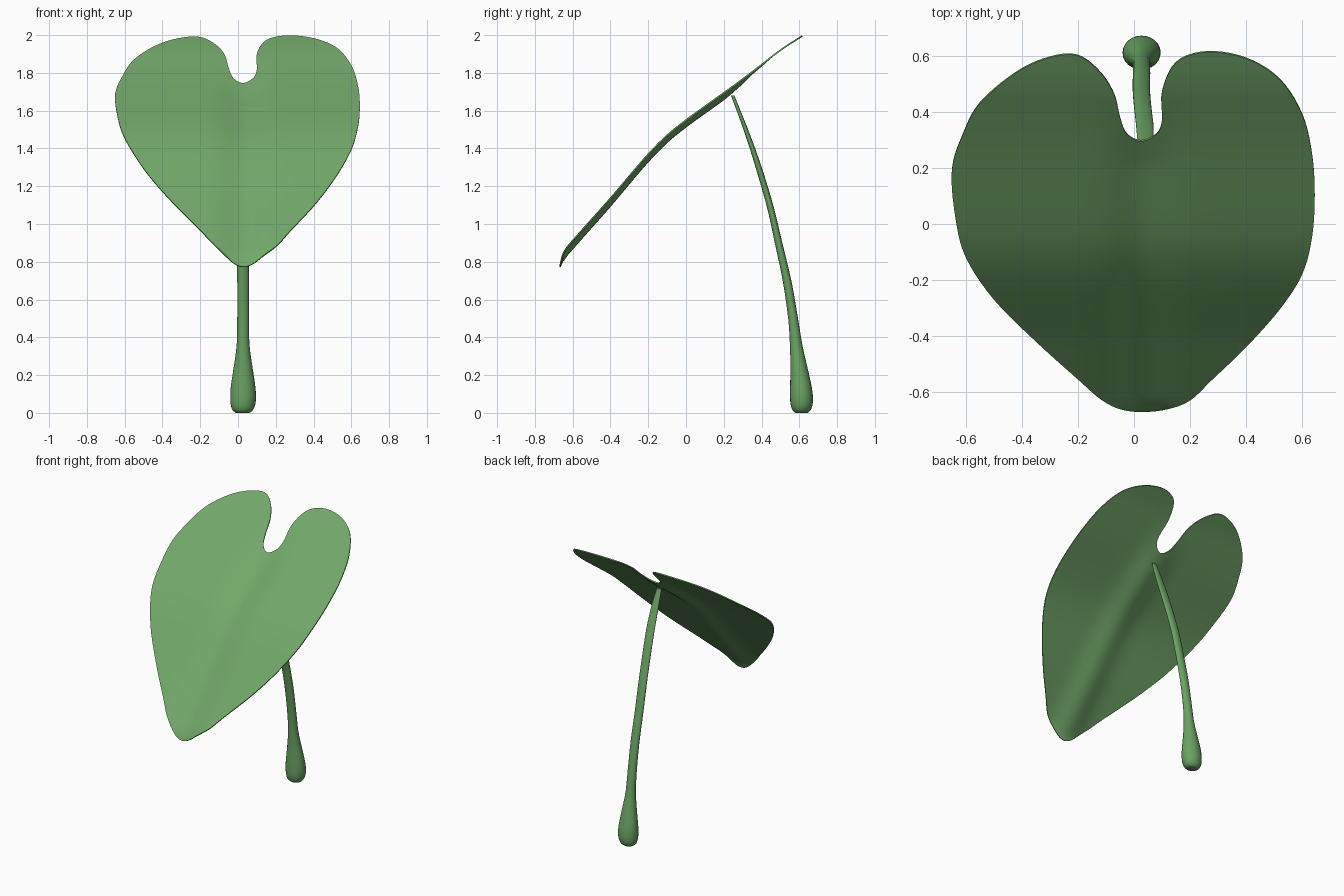
import bpy, bmesh, math
from mathutils import Vector
from mathutils.geometry import delaunay_2d_cdt

if "Cube" in bpy.data.objects:
    bpy.data.objects.remove(bpy.data.objects["Cube"])


def material(name, rgb):
    m = bpy.data.materials.new(name)
    m.diffuse_color = (*rgb, 1)
    m.use_nodes = True
    m.node_tree.nodes["Principled BSDF"].inputs["Base Color"].default_value = m.diffuse_color
    return m


def spline(pts, steps, closed=False):
    """Catmull-Rom samples through points of any dimension."""
    n, out = len(pts), []
    pick = (lambda i: pts[i % n]) if closed else (lambda i: pts[max(0, min(n - 1, i))])
    for i in range(n if closed else n - 1):
        a, b, c, d = (pick(i + k) for k in (-1, 0, 1, 2))
        for s in range(steps):
            t = s / steps
            out.append(tuple(0.5 * (2 * q + (r - p) * t + (2 * p - 5 * q + 4 * r - w) * t * t
                                    + (3 * q - p - 3 * r + w) * t ** 3)
                             for p, q, r, w in zip(a, b, c, d)))
    if not closed:
        out.append(tuple(pts[-1]))
    return out


def add_object(name, bm, mats):
    mesh = bpy.data.meshes.new(name)
    bm.to_mesh(mesh)
    bm.free()
    for m in mats:
        mesh.materials.append(m)
    ob = bpy.data.objects.new(name, mesh)
    bpy.context.collection.objects.link(ob)
    bpy.ops.object.select_all(action='DESELECT')
    ob.select_set(True)
    bpy.context.view_layer.objects.active = ob
    return ob


leaf_green = material("leaf green", (0.168, 0.385, 0.143))
stem_green = material("stem green", (0.145, 0.365, 0.125))
cut_grey = material("cut end grey", (0.2, 0.19, 0.2))

# Leaf blade: heart outline seen from the top
outline = spline([
    (0.025, 0.295), (0.08, 0.32), (0.10, 0.37), (0.10, 0.47), (0.15, 0.575), (0.26, 0.613),
    (0.40, 0.59), (0.52, 0.515), (0.60, 0.39), (0.635, 0.25), (0.645, 0.10), (0.635, -0.05),
    (0.60, -0.18), (0.52, -0.305), (0.40, -0.44), (0.28, -0.555), (0.20, -0.63), (0.12, -0.661),
    (0.03, -0.671), (-0.05, -0.661), (-0.12, -0.625), (-0.20, -0.555), (-0.35, -0.42),
    (-0.50, -0.27), (-0.60, -0.12), (-0.637, 0.02), (-0.65, 0.19), (-0.61, 0.32),
    (-0.55, 0.43), (-0.42, 0.54), (-0.30, 0.594), (-0.20, 0.60), (-0.12, 0.54),
    (-0.07, 0.46), (-0.05, 0.38), (-0.025, 0.32)], 5, True)

# Side profile of the blade: y to z
profile = spline([(-0.69, 0.775), (-0.672, 0.815), (-0.65, 0.86), (-0.60, 0.918), (-0.50, 1.03),
                  (-0.40, 1.142), (-0.30, 1.26), (-0.20, 1.375), (-0.10, 1.475), (0, 1.555),
                  (0.12, 1.642), (0.25, 1.735), (0.37, 1.825), (0.50, 1.925), (0.62, 2.003)], 8)


def blade_z(x, y):
    z = profile[-1][1]
    for (y0, z0), (y1, z1) in zip(profile, profile[1:]):
        if y <= y1:
            z = z0 + (z1 - z0) * (y - y0) / (y1 - y0)
            break
    # groove along the midrib, fading out beyond the notch
    depth = 0.035 + 0.012 * max(0, -y)
    if y > 0.2:
        depth *= max(0, 1 - (y - 0.2) / 0.25)
    return z - depth * math.exp(-((x - 0.03) / 0.10) ** 2)


n = len(outline)
points = [Vector(p) for p in outline]
step = 0.03
points += [Vector((i * step + 0.03, j * step)) for i in range(-23, 22) for j in range(-22, 21)]
verts, _, faces, *_ = delaunay_2d_cdt(points, [(i, (i + 1) % n) for i in range(n)], [], 1, 1e-5)
bm = bmesh.new()
vs = [bm.verts.new((v.x, v.y, blade_z(v.x, v.y))) for v in verts]
for f in faces:
    bm.faces.new([vs[i] for i in f])
bmesh.ops.delete(bm, geom=[v for v in bm.verts if not v.link_faces], context='VERTS')
bm.normal_update()
for f in bm.faces:
    if f.normal.z < 0:
        f.normal_flip()
leaf = add_object("leaf_blade", bm, [leaf_green])
sol = leaf.modifiers.new("thickness", 'SOLIDIFY')
sol.thickness = 0.008
sol.offset = -1
bpy.ops.object.modifier_apply(modifier=sol.name)
bpy.ops.object.shade_smooth_by_angle(angle=math.radians(40))

# Stem: rings of (x, y, z, radius x, radius y), swollen foot and flattened top
rings = spline([
    (0.025, 0.612, 0.0, 0.036, 0.032), (0.025, 0.612, 0.018, 0.056, 0.050),
    (0.027, 0.612, 0.06, 0.067, 0.060), (0.027, 0.609, 0.13, 0.066, 0.058),
    (0.027, 0.598, 0.24, 0.050, 0.045), (0.027, 0.583, 0.36, 0.034, 0.033),
    (0.027, 0.567, 0.50, 0.031, 0.026), (0.027, 0.535, 0.70, 0.031, 0.023),
    (0.026, 0.490, 0.90, 0.031, 0.020), (0.028, 0.449, 1.08, 0.031, 0.018),
    (0.033, 0.400, 1.25, 0.031, 0.017), (0.039, 0.345, 1.42, 0.031, 0.014),
    (0.040, 0.290, 1.57, 0.027, 0.011), (0.037, 0.247, 1.68, 0.018, 0.009)], 3)
sides = 24
bm = bmesh.new()
loops = [[bm.verts.new((x + rx * math.cos(math.tau * k / sides),
                        y + ry * math.sin(math.tau * k / sides), z)) for k in range(sides)]
         for x, y, z, rx, ry in rings]
for a, b in zip(loops, loops[1:]):
    for k in range(sides):
        m = (k + 1) % sides
        bm.faces.new((a[k], a[m], b[m], b[k]))
for cap in (loops[0][::-1], loops[-1]):
    bm.faces.new(cap).material_index = 1
add_object("stem", bm, [stem_green, cut_grey])
bpy.ops.object.shade_smooth_by_angle(angle=math.radians(50))
